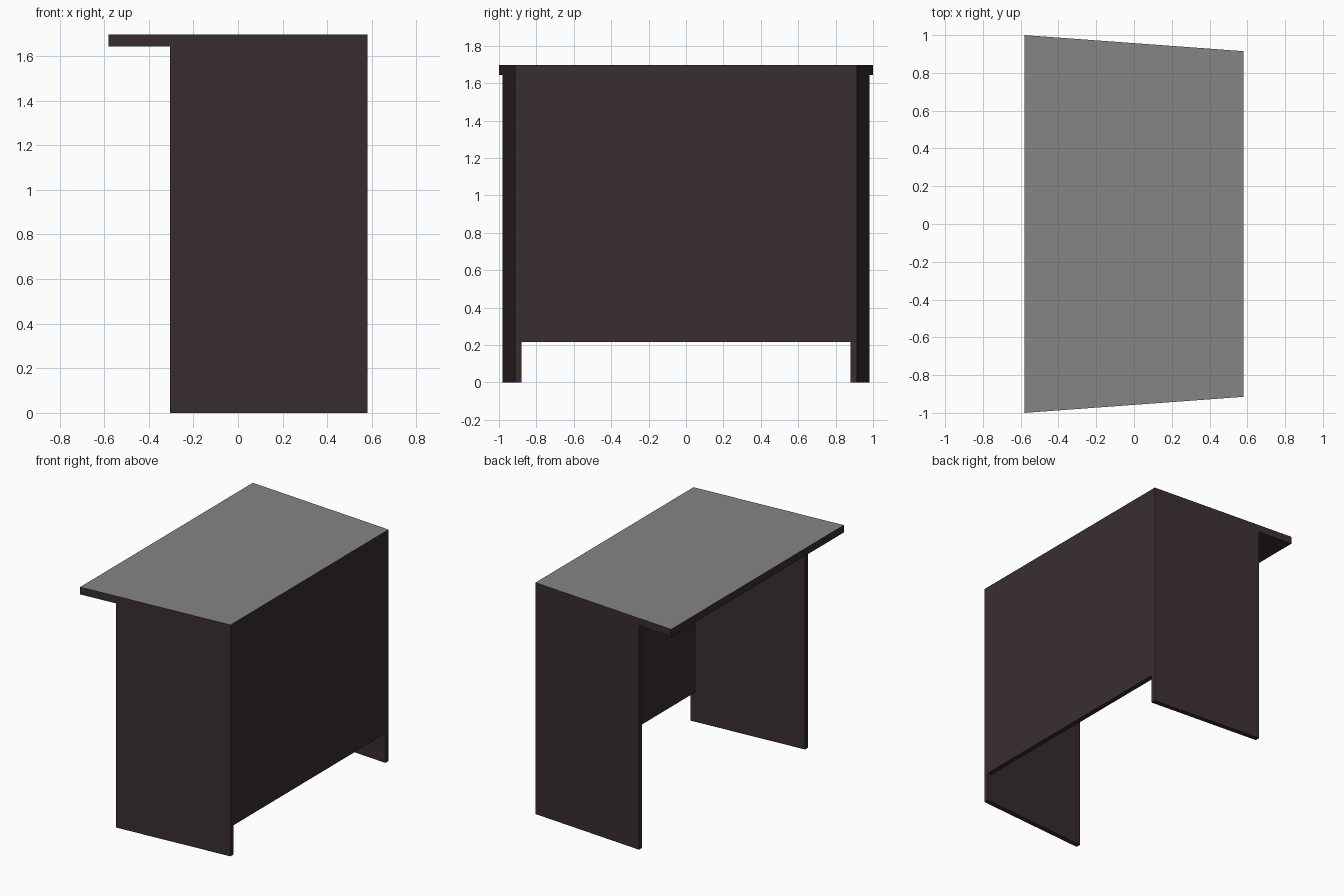
import bpy, bmesh

if "Cube" in bpy.data.objects:
    bpy.data.objects.remove(bpy.data.objects["Cube"])

def material(name, rgb):
    m = bpy.data.materials.new(name)
    m.diffuse_color = (*rgb, 1)
    m.use_nodes = True
    m.node_tree.nodes["Principled BSDF"].inputs["Base Color"].default_value = m.diffuse_color
    return m

dark = material("dark brown", (0.040, 0.027, 0.028))
grey = material("grey", (0.235, 0.235, 0.235))

FRONT, BACK = -0.58, 0.58      # table depth along x
LEG_X = -0.305                 # open edge of the side panels
TOP, UNDER, T = 1.697, 1.643, 0.036

def half_width(x):
    """Half width of the tapered table top at depth x."""
    return 1.0 + (x - FRONT) / (BACK - FRONT) * (0.915 - 1.0)

def prism(name, outline, z0, z1):
    """Extrude a plan outline from z0 to z1."""
    bm = bmesh.new()
    face = bm.faces.new([bm.verts.new((x, y, z0)) for x, y in outline])
    up = bmesh.ops.extrude_face_region(bm, geom=[face])["geom"]
    bmesh.ops.translate(bm, vec=(0, 0, z1 - z0),
                        verts=[v for v in up if isinstance(v, bmesh.types.BMVert)])
    bmesh.ops.recalc_face_normals(bm, faces=bm.faces)
    me = bpy.data.meshes.new(name)
    bm.to_mesh(me)
    bm.free()
    me.materials.append(dark)
    ob = bpy.data.objects.new(name, me)
    bpy.context.collection.objects.link(ob)
    return ob

def tapered(x0, x1, inset=0.0):
    a, b = half_width(x0) - inset, half_width(x1) - inset
    return [(x0, -a), (x1, -b), (x1, b), (x0, a)]

# Tapered table top with a grey upper surface
top = prism("table_top", tapered(FRONT, BACK), UNDER, TOP)
top.data.materials.append(grey)
for p in top.data.polygons:
    p.material_index = int(p.normal.z > 0.9)

# Side panels following the taper
for name, s in (("side_panel_front", -1), ("side_panel_rear", 1)):
    a, b = half_width(LEG_X), half_width(BACK)
    prism(name, [(LEG_X, s * a), (BACK, s * b),
                 (BACK, s * (b - T)), (LEG_X, s * (a - T))], 0, UNDER)

# Modesty panel between the side panels
prism("modesty_panel", tapered(BACK - T, BACK, T), 0.215, UNDER)
